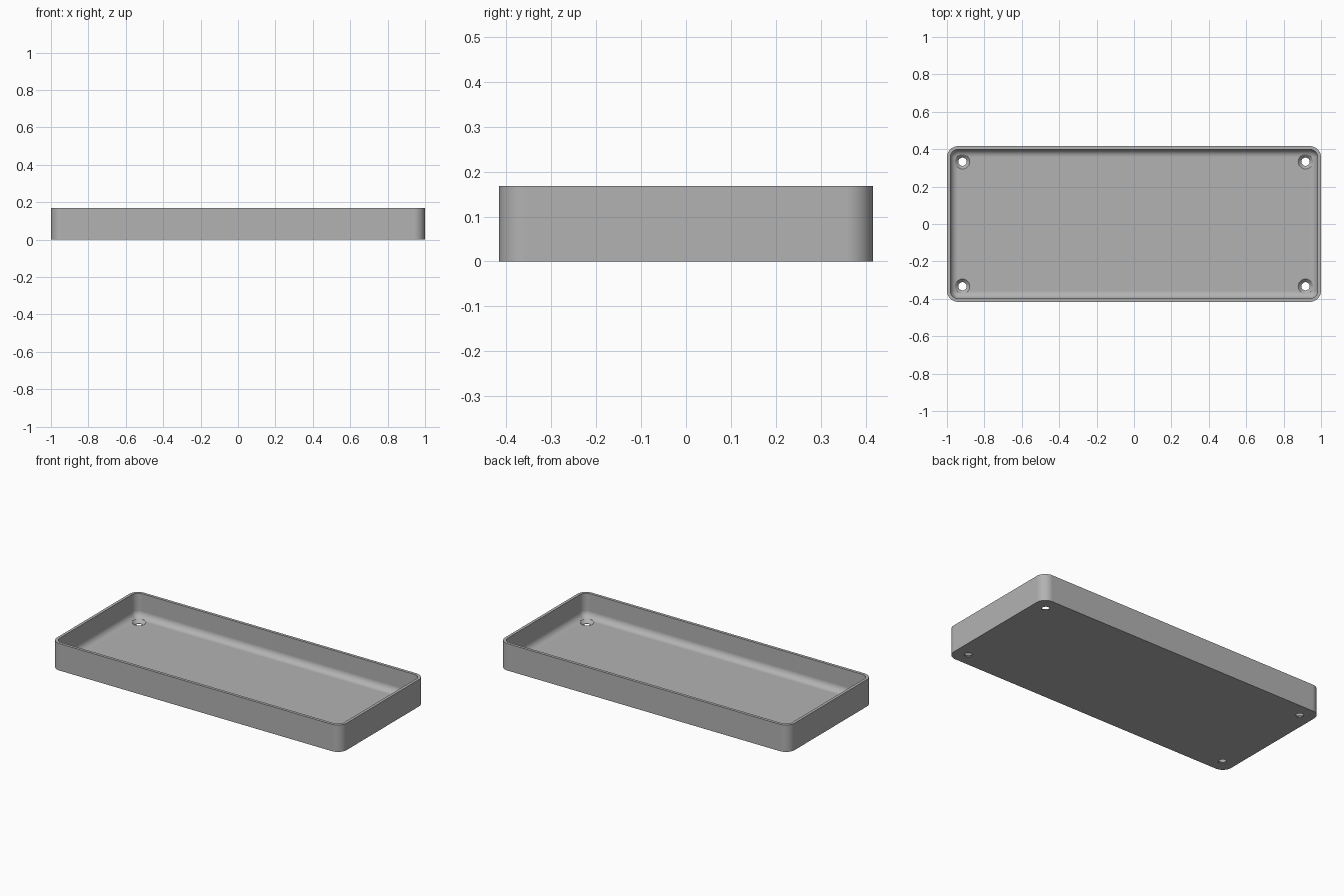
import bpy, bmesh, math
from math import cos, sin, pi

cube = bpy.data.objects.get("Cube")
if cube:
    bpy.data.objects.remove(cube, do_unlink=True)

LENGTH, WIDTH, HEIGHT = 2.0, 0.833, 0.168
WALL, FLOOR, CORNER, FILLET = 0.018, 0.02, 0.06, 0.04

grey = bpy.data.materials.new("grey")
grey.use_nodes = True
grey.diffuse_color = (0.45, 0.45, 0.45, 1)
grey.node_tree.nodes["Principled BSDF"].inputs["Base Color"].default_value = grey.diffuse_color


def make_object(name, bm):
    bmesh.ops.recalc_face_normals(bm, faces=bm.faces)
    mesh = bpy.data.meshes.new(name)
    bm.to_mesh(mesh)
    bm.free()
    mesh.materials.append(grey)
    obj = bpy.data.objects.new(name, mesh)
    bpy.context.collection.objects.link(obj)
    return obj


def loft(bm, rings):
    """Skin closed rings of points in order and cap both ends."""
    loops = [[bm.verts.new(p) for p in ring] for ring in rings]
    n = len(loops[0])
    for a, b in zip(loops, loops[1:]):
        for i in range(n):
            j = (i + 1) % n
            bm.faces.new((a[i], a[j], b[j], b[i]))
    bm.faces.new(loops[0])
    bm.faces.new(loops[-1])


def rounded_rect(inset, z, steps=12):
    r = CORNER - inset
    cx, cy = LENGTH / 2 - CORNER, WIDTH / 2 - CORNER
    points = []
    for q, (sx, sy) in enumerate([(1, 1), (-1, 1), (-1, -1), (1, -1)]):
        for k in range(steps + 1):
            a = (q + k / steps) * pi / 2
            points.append((sx * cx + r * cos(a), sy * cy + r * sin(a), z))
    return points


def circle(x, y, r, z, n=32):
    return [(x + r * cos(2 * pi * i / n), y + r * sin(2 * pi * i / n), z) for i in range(n)]


# Tray shell: outer wall, rim, inner wall, rounded inside edge, floor
profile = [(0, 0), (0, HEIGHT), (WALL, HEIGHT)]
for k in range(9):
    a = k / 8 * pi / 2
    profile.append((WALL + FILLET * (1 - cos(a)), FLOOR + FILLET * (1 - sin(a))))
bm = bmesh.new()
loft(bm, [rounded_rect(d, z) for d, z in profile])
tray = make_object("tray", bm)

# Countersunk screw holes in the four corners
bm = bmesh.new()
for x in (-0.917, 0.917):
    for y in (-0.333, 0.333):
        loft(bm, [circle(x, y, r, z) for r, z in
                  [(0.022, -0.05), (0.022, 0.003), (0.04, FLOOR + 0.001), (0.04, 0.1)]])
cutter = make_object("screw_hole_cutter", bm)
cutter.hide_render = True

cut = tray.modifiers.new("screw_holes", 'BOOLEAN')
cut.operation = 'DIFFERENCE'
cut.solver = 'EXACT'
cut.object = cutter
bpy.ops.object.select_all(action='DESELECT')
tray.select_set(True)
bpy.context.view_layer.objects.active = tray
bpy.ops.object.modifier_apply(modifier=cut.name)
bpy.data.objects.remove(cutter, do_unlink=True)

# Smooth curves, crisp rim and hole edges
bpy.ops.object.shade_smooth_by_angle(angle=math.radians(30))
weighted = tray.modifiers.new("weighted_normals", 'WEIGHTED_NORMAL')
weighted.keep_sharp = True
